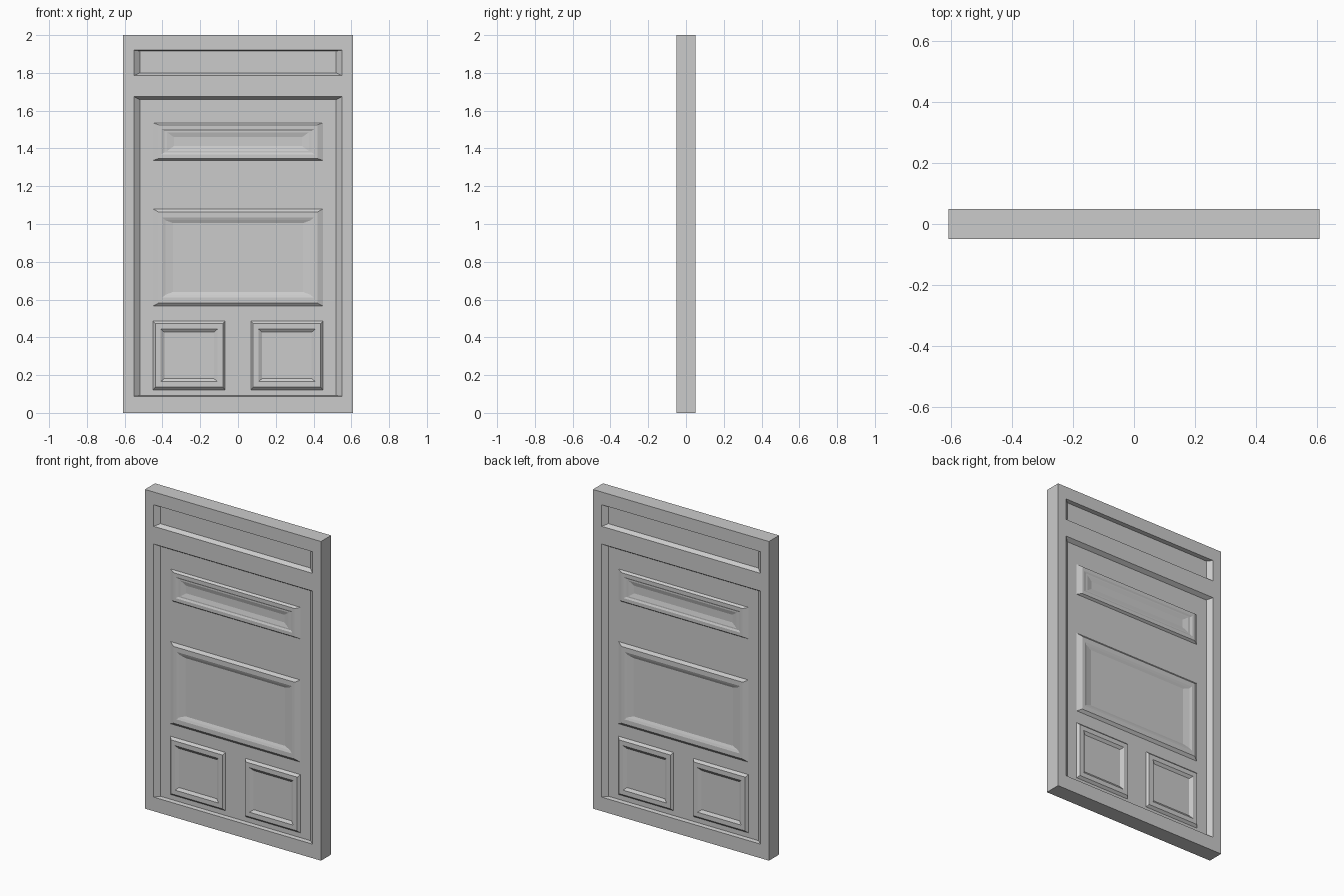
import bpy, bmesh
from mathutils import Matrix

if "Cube" in bpy.data.objects:
    bpy.data.objects.remove(bpy.data.objects["Cube"])

FRONT, FLOOR = 0.05, 0.025   # half thickness at the frame face and at the recessed field


def finish(bm, name):
    bmesh.ops.recalc_face_normals(bm, faces=bm.faces)
    me = bpy.data.meshes.new(name)
    bm.to_mesh(me)
    bm.free()
    ob = bpy.data.objects.new(name, me)
    bpy.context.collection.objects.link(ob)
    return ob


def prism(name, a, b):
    """Solid between two matching end outlines."""
    bm = bmesh.new()
    va, vb = [[bm.verts.new(p) for p in pts] for pts in (a, b)]
    n = len(va)
    bm.faces.new(va)
    bm.faces.new(vb[::-1])
    for i in range(n):
        j = (i + 1) % n
        bm.faces.new((va[i], va[j], vb[j], vb[i]))
    return finish(bm, name)


def rail(name, z0, z1, bevel0, bevel1):
    prof = [(-FRONT, z0 + bevel0), (-FRONT, z1 - bevel1), (-FLOOR, z1), (FLOOR, z1),
            (FRONT, z1 - bevel1), (FRONT, z0 + bevel0), (FLOOR, z0), (-FLOOR, z0)]
    prism(name, [(-0.55, y, z) for y, z in prof], [(0.55, y, z) for y, z in prof])


def moulded_panel(name, x0, x1, z0, z1, steps):
    """Nested rectangles (x inset, z inset, depth) on the front, turned to the back too."""
    for side, turn in (("front", 0), ("back", 3.14159265)):
        bm = bmesh.new()
        prev = None
        for dx, dz, h in steps:
            a, b, c, d = x0 + dx, x1 - dx, z0 + dz, z1 - dz
            ring = [bm.verts.new((x, -h, z)) for x, z in ((a, c), (b, c), (b, d), (a, d))]
            if prev:
                for i in range(4):
                    j = (i + 1) % 4
                    bm.faces.new((prev[i], prev[j], ring[j], ring[i]))
            prev = ring
        bm.faces.new(prev)
        bmesh.ops.rotate(bm, verts=bm.verts, cent=(0, 0, 0), matrix=Matrix.Rotation(turn, 3, 'Z'))
        ob = finish(bm, name + "_" + side)
        # make sure the open relief faces outward
        if ob.data.polygons[-1].normal.y * (-1 if side == "front" else 1) < 0:
            ob.data.flip_normals()


# Recessed core slab
def rect(z):
    return [(x, y, z) for x, y in ((-0.53, -FLOOR), (0.53, -FLOOR), (0.53, FLOOR), (-0.53, FLOOR))]


prism("door_core", rect(0.01), rect(1.99))

# Side stiles with sloped inner edges
for s, label in ((-1, "left"), (1, "right")):
    prof = [(0.52, -FLOOR), (0.55, -FRONT), (0.61, -FRONT), (0.61, FRONT), (0.55, FRONT), (0.52, FLOOR)]
    prism(label + "_stile", [(s * x, y, 0) for x, y in prof], [(s * x, y, 2) for x, y in prof])

# Rails across the door
rail("bottom_rail", 0, 0.092, 0, 0.004)
rail("top_rail", 1.916, 2.0, 0.004, 0)
rail("cross_rail", 1.658, 1.80, 0.016, 0.015)

# Raised mouldings around sunken fields
HIGH, LOW = FLOOR + 0.014, FLOOR + 0.002
moulded_panel("upper_panel", -0.45, 0.45, 1.337, 1.535,
              [(0, 0, FLOOR), (0.03, 0.01, HIGH), (0.045, 0.032, HIGH),
               (0.06, 0.042, LOW + 0.007), (0.075, 0.05, LOW + 0.007), (0.11, 0.075, LOW)])
moulded_panel("middle_panel", -0.45, 0.45, 0.565, 1.08,
              [(0, 0, FLOOR), (0.03, 0.017, HIGH), (0.05, 0.046, HIGH),
               (0.065, 0.06, LOW + 0.007), (0.105, 0.075, LOW)])
for s, label in ((-1, "left"), (1, "right")):
    a, b = sorted((s * 0.45, s * 0.068))
    moulded_panel(label + "_lower_panel", a, b, 0.122, 0.487,
                  [(0, 0, FLOOR), (0.012, 0.014, HIGH), (0.04, 0.043, HIGH), (0.06, 0.06, LOW)])
